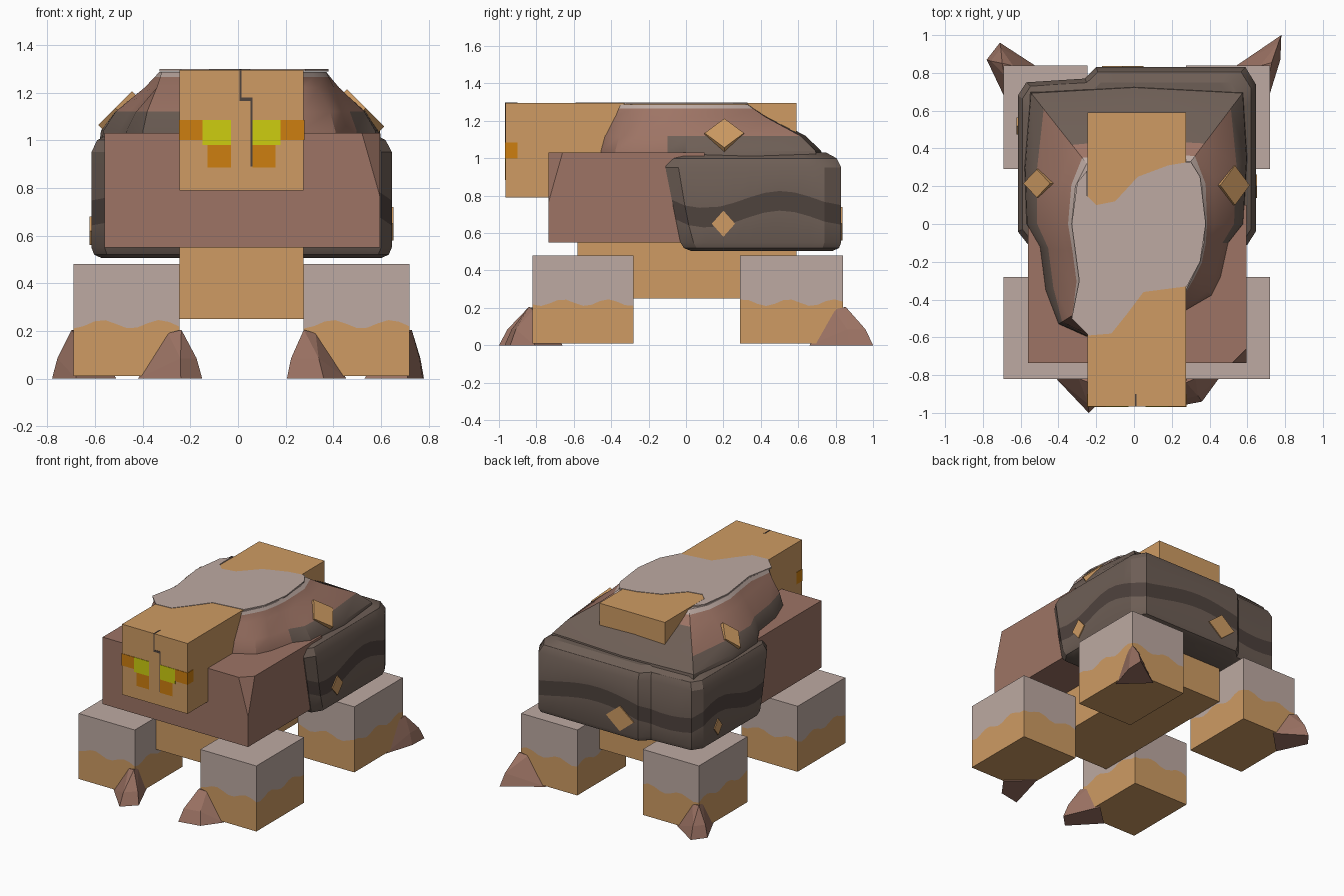
import bpy, bmesh, math
from mathutils import Vector

cube = bpy.data.objects.get("Cube")
if cube:
    bpy.data.objects.remove(cube, do_unlink=True)


def material(name, rgb):
    m = bpy.data.materials.new(name)
    m.use_nodes = True
    m.diffuse_color = (*rgb, 1)
    m.node_tree.nodes["Principled BSDF"].inputs["Base Color"].default_value = (*rgb, 1)
    return m


TAN = material("tan", (.62, .33, .125))
PALE = material("pale_stone", (.51, .4, .36))
RUST = material("rust_brown", (.34, .175, .13))
DARK = material("dark_rock", (.155, .113, .092))
STRIPE = material("dark_stripe", (.078, .056, .048))
YELLOW = material("eye_yellow", (.61, .61, .005))
AMBER = material("eye_amber", (.61, .21, .005))


def finish(name, bm, mats, rule=None, smooth=False):
    bmesh.ops.recalc_face_normals(bm, faces=bm.faces[:])
    if rule:
        for f in bm.faces:
            f.material_index = mats.index(rule(f))
    mesh = bpy.data.meshes.new(name)
    bm.to_mesh(mesh)
    bm.free()
    for m in mats:
        mesh.materials.append(m)
    ob = bpy.data.objects.new(name, mesh)
    bpy.context.collection.objects.link(ob)
    if smooth:
        bpy.ops.object.select_all(action='DESELECT')
        ob.select_set(True)
        bpy.context.view_layer.objects.active = ob
        bpy.ops.object.shade_smooth_by_angle(angle=math.radians(28))
    return ob


def box(name, xs, ys, zs, mat, chip=None):
    bm = bmesh.new()
    bmesh.ops.create_cube(bm, size=1)
    for v in bm.verts:
        v.co = [r[0] if c < 0 else r[1] for c, r in zip(v.co, (xs, ys, zs))]
    if chip:  # broken corner
        point, normal = chip
        cut = bmesh.ops.bisect_plane(bm, geom=bm.verts[:] + bm.edges[:] + bm.faces[:],
                                     plane_co=point, plane_no=normal, clear_outer=True)
        edges = [e for e in cut["geom_cut"] if isinstance(e, bmesh.types.BMEdge)]
        bmesh.ops.contextual_create(bm, geom=edges)
    return finish(name, bm, [mat])


def hull(name, points, mat):
    bm = bmesh.new()
    for p in points:
        bm.verts.new(p)
    bmesh.ops.convex_hull(bm, input=bm.verts[:])
    return finish(name, bm, [mat])


def loft(rings):
    bm = bmesh.new()
    loops = [[bm.verts.new(p) for p in ring] for ring in rings]
    for a, b in zip(loops, loops[1:]):
        for i in range(len(a)):
            j = (i + 1) % len(a)
            bm.faces.new((a[i], a[j], b[j], b[i]))
    bm.faces.new(loops[0][::-1])
    bm.faces.new(loops[-1])
    return bm


def densify(outline, step):
    out = []
    for i, p in enumerate(outline):
        a, b = Vector(p), Vector(outline[(i + 1) % len(outline)])
        n = max(1, round((b - a).length / step))
        out += [a.lerp(b, k / n) for k in range(n)]
    return out


# Central trunk, head and shoulders
X0, X1 = -.245, .275
box("trunk", (X0, X1), (-.58, .59), (.25, 1.295), TAN)
box("head", (X0, X1), (-.965, -.5), (.79, 1.295), TAN)
box("shoulders", (-.56, .595), (-.735, .1), (.55, 1.03), RUST,
    ((.595, -.66, 1.03), Vector((.6, -.6, .17))))

# Eyes, mirrored about the middle of the face
MID = .015
for side, label in ((-1, "right"), (1, "left")):
    def plate(part, a, b, z0, z1, mat, depth=-.96):
        xs = sorted((MID + side * a, MID + side * b))
        box(f"{label}_eye_{part}", xs, (-.968, depth), (z0, z1), mat)
    plate("glow", .045, .164, .98, 1.085, YELLOW)
    plate("corner", .164, .263, 1.0, 1.085, AMBER, -.9)
    plate("tear", .045, .142, .885, .98, AMBER)

# Crack running down the brow
for i, (xs, zs) in enumerate((((.006, .014), (1.18, 1.297)),
                              ((.006, .06), (1.165, 1.18)),
                              ((.052, .06), (.89, 1.165)))):
    box(f"brow_crack_{i}", xs, (-.967, -.96), zs, STRIPE)
box("brow_crack_top", (.006, .014), (-.967, -.9), (1.29, 1.297), STRIPE)

# Legs with a wavy colour edge
for end, ys in (("front", (-.82, -.28)), ("back", (.29, .84))):
    for label, xs in (("right", (-.69, X0)), ("left", (X1, .72))):
        loop = densify([(xs[0], ys[0]), (xs[1], ys[0]), (xs[1], ys[1]), (xs[0], ys[1])], .045)
        wave = [(p.x, p.y, .228 + .018 * math.sin(26 * (p.x + p.y))) for p in loop]
        bm = loft([[(*p, .01) for p in loop], wave, [(*p, .48) for p in loop]])
        finish(f"{end}_{label}_leg", bm, [TAN, PALE],
               lambda f: PALE if f.calc_center_median().z > .23 else TAN)

# Claws wrapped around a corner of each foot: side, side, toe, toe
claws = {
    "front_right": ((X0, -.82), [(-.42, -.81), (-.26, -.66), (-.24, -1.0), (-.15, -.91)]),
    "front_left": ((X1, -.82), [(.455, -.81), (.29, -.66), (.205, -.97), (.36, -.94)]),
    "back_right": ((-.69, .84), [(-.51, .83), (-.68, .66), (-.71, .96), (-.78, .87)]),
    "back_left": ((.72, .84), [(.53, .83), (.71, .66), (.78, 1.0), (.775, .87)]),
}
for label, (corner, floor) in claws.items():
    c = Vector(corner)
    toe = (Vector(floor[2]) + Vector(floor[3])) / 2
    pts = [(*p, 0) for p in floor]
    pts += [(*c.lerp(toe, .15), .205)]
    pts += [(*c.lerp(Vector(p), .28), .19) for p in floor[:2]]
    pts += [(*c.lerp(Vector(p), .75), .085) for p in floor[2:]]
    hull(f"{label}_claw", pts, RUST)

# Lower shell: rounded slab with a wavy dark stripe
slab = densify([(.645, .02), (.645, .74), (.59, .83), (-.2, .83), (-.26, .77), (-.57, .75),
                (-.615, .68), (-.615, .02), (-.56, -.05), (.6, -.05)], .08)


def slab_ring(z, inset, wavy):
    ring = []
    for p in slab:
        x, y = p.x * (1 - inset / .63), .4 + (p.y - .4) * (1 - inset / .43)
        if p.y < .1:  # front edge leans forward with height
            y -= .2 * (z - .65)
        dz = .045 * math.sin(8 * p.y + 5 * p.x - 5.7) if wavy else 0
        ring.append((x, y, z + dz))
    return ring


rings = [slab_ring(*r) for r in ((.505, .045, 0), (.52, .012, 0), (.55, 0, 0), (.675, 0, 1),
                                 (.78, 0, 1), (.95, 0, 0), (1.0, .025, 0), (1.03, .08, 0))]
bm = loft(rings)
bm.faces.ensure_lookup_table()
n = len(slab)
band = {f.index: i // n for i, f in enumerate(bm.faces)}
for i, f in enumerate(bm.faces):
    f.material_index = 1 if i // n == 3 else 0
finish("lower_shell", bm, [DARK, STRIPE], smooth=True)

# Upper shell: dome from a wide foot outline to a narrow crown outline
foot = [(.58, 0), (.6, .35), (.58, .7), (0, .73), (-.55, .7), (-.58, .3), (-.57, 0), (-.5, -.12),
        (-.47, -.35), (-.4, -.53), (-.24, -.6), (.27, -.46), (.41, -.38), (.46, -.28), (.5, -.1)]
crown = [(.37, 0), (.36, .2), (.3, .33), (0, .35), (-.25, .32), (-.31, .2), (-.33, 0), (-.31, -.15),
         (-.29, -.3), (-.32, -.48), (-.24, -.58), (.27, -.36), (.31, -.28), (.35, -.2), (.37, -.1)]
levels = ((1.0, 0), (1.04, .02), (1.12, .24), (1.22, .74), (1.265, .92), (1.287, 1))
bm = loft([[(*Vector(a).lerp(Vector(b), t), z) for a, b in zip(foot, crown)] for z, t in levels])


def dome_colour(f):
    c = f.calc_center_median()
    if c.z > 1.27:
        return PALE
    if c.y > .42 or (c.z < 1.12 and (c.y > -.06 or c.x < -.3)):
        return DARK
    return RUST


finish("upper_shell", bm, [DARK, RUST, PALE], dome_colour, smooth=True)

# Pale crust lying over the crown
crust = [(-.25, .28), (-.3, .22), (-.33, 0), (-.29, -.3), (-.33, -.5), (-.24, -.59), (-.12, -.58),
         (-.04, -.48), (.05, -.36), (.28, -.33), (.35, -.2), (.38, 0), (.35, .25), (.3, .33),
         (.18, .31), (.02, .25), (-.1, .12), (-.2, .1), (-.25, .15)]
finish("pale_crust", loft([[(*p, z) for p in crust] for z in (1.289, 1.298)]), [PALE])


# Diamond ore flecks set into the shell
def fleck(name, centre, normal, half_u, half_v):
    c, nrm = Vector(centre), Vector(normal).normalized()
    u = Vector((0, 0, 1)).cross(nrm).normalized()
    v = nrm.cross(u)
    corners = [u * half_u, v * half_v, -u * half_u, -v * half_v]
    hull(name, [c + d + nrm * k for d in corners for k in (-.03, .007)], TAN)


fleck("left_low_fleck", (.645, .2, .65), (1, 0, 0), .062, .07)
fleck("left_high_fleck", (.53, .205, 1.13), (1, 0, 1), .105, .11)
fleck("right_high_fleck", (-.51, .215, 1.13), (-1, 0, 1), .075, .1)
fleck("right_low_fleck", (-.615, .52, .62), (-1, 0, 0), .045, .06)
fleck("back_fleck", (-.06, .83, .65), (0, 1, 0), .11, .09)
